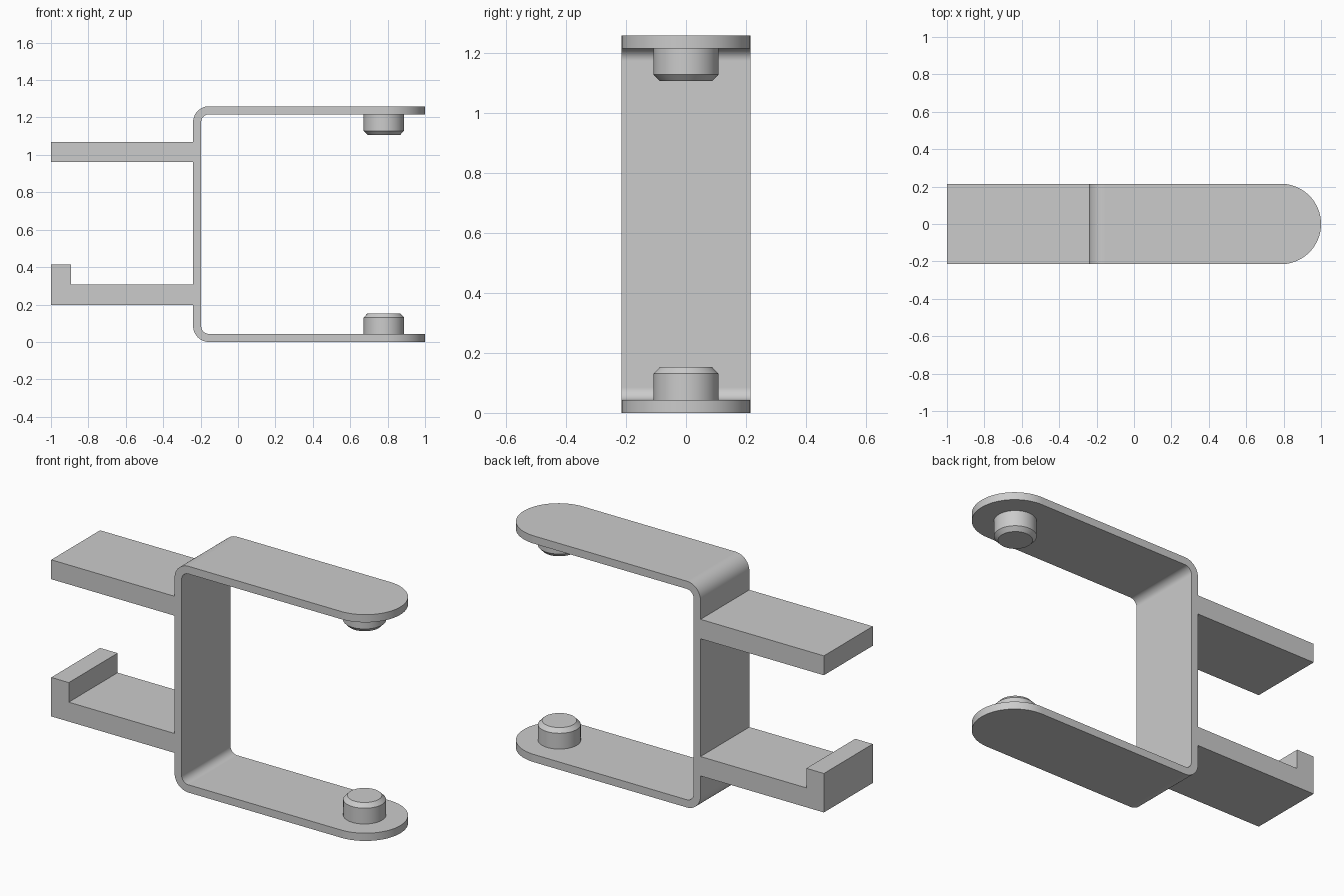
import bpy, bmesh, math

if "Cube" in bpy.data.objects:
    bpy.data.objects.remove(bpy.data.objects["Cube"])

H, T, W = 1.26, 0.043, 0.215        # height, strap thickness, half width
BACK, BEND = -0.24, 0.085           # outer back face, outer bend radius
END_X, PEG_X = 1.0 - W, 0.78


def finish(bm, name, smooth=True):
    bmesh.ops.remove_doubles(bm, verts=bm.verts, dist=1e-5)
    bmesh.ops.recalc_face_normals(bm, faces=bm.faces)
    me = bpy.data.meshes.new(name)
    bm.to_mesh(me)
    bm.free()
    ob = bpy.data.objects.new(name, me)
    bpy.context.collection.objects.link(ob)
    if smooth:
        bpy.ops.object.select_all(action='DESELECT')
        ob.select_set(True)
        bpy.context.view_layer.objects.active = ob
        bpy.ops.object.shade_smooth_by_angle(angle=math.radians(30))
        mod = ob.modifiers.new("flat_faces", 'WEIGHTED_NORMAL')
        mod.keep_sharp = True
    return ob


def skin(bm, rings, closed=False):
    n = len(rings[0])
    for a, b in zip(rings, rings[1:]):
        for i in range(n):
            j = (i + 1) % n
            bm.faces.new((a[i], a[j], b[j], b[i]))
    if closed:
        bm.faces.new(rings[0])
        bm.faces.new(rings[-1])


# U-shaped strap: stations of (outer point, inner point, half width)
half = []
for i in range(25):                              # rounded arm tip
    a = math.pi / 2 * i / 24
    x = END_X + W * math.cos(a)
    half.append(((x, 0), (x, T), W * math.sin(a)))
cx, cz = BACK + BEND, BEND
for i in range(13):                              # bend into the back plate
    a = math.pi / 2 * i / 12
    s, c = math.sin(a), math.cos(a)
    half.append(((cx - BEND * s, cz - BEND * c),
                 (cx - (BEND - T) * s, cz - (BEND - T) * c), W))
upper = [((o[0], H - o[1]), (p[0], H - p[1]), w) for o, p, w in reversed(half)]

bm = bmesh.new()
rings = []
for o, p, w in half + upper:
    rings.append([bm.verts.new(v) for v in (
        (o[0], -w, o[1]), (o[0], w, o[1]), (p[0], w, p[1]), (p[0], -w, p[1]))])
skin(bm, rings)
finish(bm, "u_strap")


# Chamfered pegs facing each other
def peg(name, flip):
    bm = bmesh.new()
    rings = []
    for r, z in ((0.108, 0.03), (0.108, 0.131), (0.087, 0.153)):
        z = H - z if flip else z
        rings.append([bm.verts.new((PEG_X + r * math.cos(k * math.tau / 64),
                                    r * math.sin(k * math.tau / 64), z))
                      for k in range(64)])
    skin(bm, rings, closed=True)
    finish(bm, name)


peg("lower_peg", False)
peg("upper_peg", True)


# Rear prongs: side profile extruded across the width
def prong(name, profile):
    bm = bmesh.new()
    rings = [[bm.verts.new((x, y, z)) for x, z in profile] for y in (-W, W)]
    skin(bm, rings, closed=True)
    finish(bm, name, smooth=False)


IN = BACK + 0.01
prong("upper_prong", [(-1, 0.962), (IN, 0.962), (IN, 1.07), (-1, 1.07)])
prong("hooked_lower_prong", [(-1, 0.198), (IN, 0.198), (IN, 0.306),
                             (-0.892, 0.306), (-0.892, 0.415), (-1, 0.415)])
